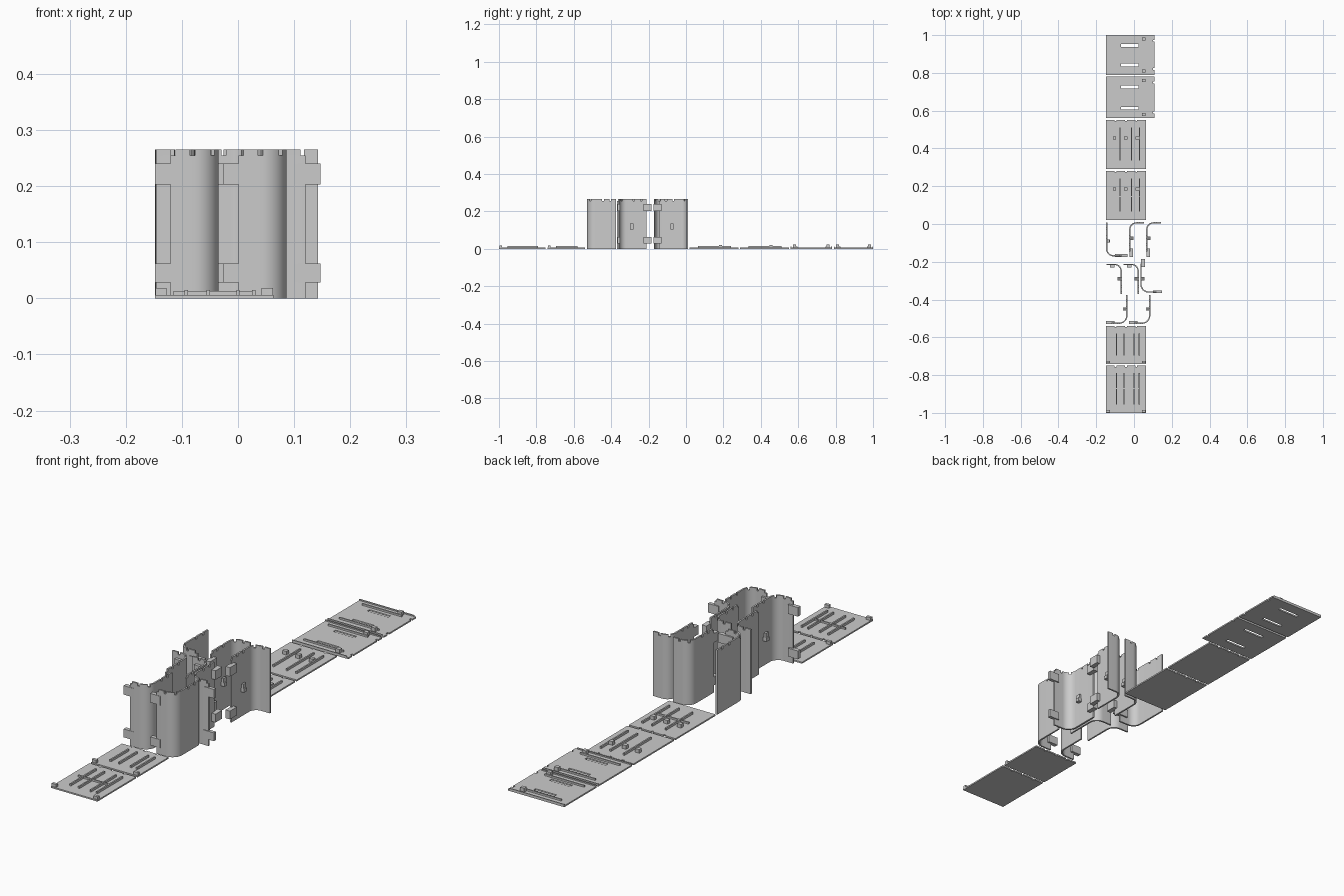
import bpy, bmesh, math
from mathutils import Vector, Matrix

cube = bpy.data.objects.get("Cube")
if cube:
    bpy.data.objects.remove(cube, do_unlink=True)

grey = bpy.data.materials.new("light_grey")
grey.use_nodes = True
grey.diffuse_color = (0.6, 0.6, 0.6, 1)
grey.node_tree.nodes["Principled BSDF"].inputs["Base Color"].default_value = (0.6, 0.6, 0.6, 1)


def finish(name, bm, smooth=False):
    bmesh.ops.recalc_face_normals(bm, faces=bm.faces)
    mesh = bpy.data.meshes.new(name)
    bm.to_mesh(mesh)
    bm.free()
    mesh.materials.append(grey)
    obj = bpy.data.objects.new(name, mesh)
    bpy.context.collection.objects.link(obj)
    if smooth:
        bpy.ops.object.select_all(action="DESELECT")
        obj.select_set(True)
        bpy.context.view_layer.objects.active = obj
        bpy.ops.object.shade_smooth_by_angle(angle=math.radians(35))


def box(bm, x0, x1, y0, y1, z0, z1):
    size = Matrix.Diagonal((abs(x1 - x0), abs(y1 - y0), abs(z1 - z0), 1))
    centre = Matrix.Translation(((x0 + x1) / 2, (y0 + y1) / 2, (z0 + z1) / 2))
    bmesh.ops.create_cube(bm, size=1, matrix=centre @ size)


def rounded_path(start, corner, end, radius, steps=10):
    """L-shaped path with a rounded corner."""
    s, c, e = Vector(start), Vector(corner), Vector(end)
    u, v = (s - c).normalized(), (e - c).normalized()
    hub = c + (u + v) * radius
    pts = [s]
    for i in range(steps + 1):
        a = math.pi / 2 * i / steps
        pts.append(hub - v * radius * math.cos(a) - u * radius * math.sin(a))
    return pts + [e]


def sub_path(pts, t0, t1):
    """Portion of a path between two fractions of its length."""
    lengths = [0]
    for p, q in zip(pts, pts[1:]):
        lengths.append(lengths[-1] + (q - p).length)
    total = lengths[-1]

    def at(t):
        for i in range(len(pts) - 1):
            if t * total <= lengths[i + 1] + 1e-9:
                f = (t * total - lengths[i]) / (lengths[i + 1] - lengths[i])
                return pts[i].lerp(pts[i + 1], f)
        return pts[-1]
    inner = [p for p, d in zip(pts, lengths) if t0 + 1e-4 < d / total < t1 - 1e-4]
    return [at(t0)] + inner + [at(t1)]


def ribbon(bm, pts, z0, z1, thick=0.007):
    """Thin wall that follows a path."""
    rings = []
    for i, p in enumerate(pts):
        d = (pts[min(i + 1, len(pts) - 1)] - pts[max(i - 1, 0)]).normalized()
        n = Vector((-d.y, d.x)) * thick / 2
        rings.append([bm.verts.new((q.x, q.y, z))
                      for q, z in ((p + n, z0), (p - n, z0), (p - n, z1), (p + n, z1))])
    for a, b in zip(rings, rings[1:]):
        for k in range(4):
            m = (k + 1) % 4
            bm.faces.new((a[k], a[m], b[m], b[k]))
    bm.faces.new(rings[0])
    bm.faces.new(rings[-1])


def corner_wall(name, start, corner, end, radius, hooks, peg):
    """Rounded wall with a toothed rim, hooks at its edges and a peg inside."""
    bm = bmesh.new()
    path = rounded_path(start, corner, end, radius)
    ribbon(bm, path, 0, 0.255)
    for t0, t1 in ((0, 0.12), (0.16, 0.3), (0.34, 0.62), (0.66, 0.8), (0.84, 0.96)):
        ribbon(bm, sub_path(path, t0, t1), 0.255, 0.265)
    for x0, x1, y0, y1 in hooks:
        box(bm, x0, x1, y0, y1, 0.028, 0.062)
        box(bm, x0, x1, y0, y1, 0.203, 0.24)
    px, py = peg
    box(bm, px - 0.008, px + 0.008, py - 0.009, py + 0.009, 0.103, 0.118)
    box(bm, px - 0.004, px + 0.004, py - 0.009, py + 0.009, 0.118, 0.136)
    finish(name, bm, True)


# Rear row of rounded walls
corner_wall("rear_wall_right", (-0.144, 0.008), (-0.144, -0.168), (-0.065, -0.168), 0.035,
            [(-0.10, -0.035, -0.175, -0.158)], (-0.135, -0.09))
for name, x in (("rear_wall_middle", -0.022), ("rear_wall_left", 0.068)):
    corner_wall(name, (x + 0.075, 0.006), (x, 0.006), (x, -0.145), 0.035,
                [(x - 0.002, x + 0.018, -0.175, -0.13)], (x + 0.011, -0.075))

# Middle row of rounded walls
for name, x in (("middle_wall_right", -0.068), ("middle_wall_centre", 0.022)):
    corner_wall(name, (x - 0.078, -0.214), (x, -0.214), (x, -0.37), 0.035,
                [(x - 0.06, x - 0.035, -0.23, -0.214)], (x - 0.011, -0.29))
corner_wall("middle_wall_left", (0.037, -0.21), (0.037, -0.36), (0.12, -0.36), 0.04,
            [(0.037, 0.058, -0.228, -0.185), (0.10, 0.147, -0.366, -0.352)], (0.048, -0.29))

# Front row of rounded walls
for name, x in (("front_wall_right", -0.038), ("front_wall_left", 0.083)):
    corner_wall(name, (x, -0.375), (x, -0.525), (x - 0.082, -0.525), 0.04,
                [(x - 0.11, x - 0.065, -0.53, -0.513)], (x - 0.011, -0.45))


def slotted_panel(name, y0, y1):
    """Flat panel with two through slots, cross ribs, a raised edge and pegs."""
    bm = bmesh.new()
    left, right, s0, s1, top = -0.148, 0.10, -0.07, 0.025, 0.006
    slots = (y0 + 0.052, y1 - 0.055)
    box(bm, left, s0, y0, y1, 0, top)
    box(bm, s1, right, y0, y1, 0, top)
    edges = [y0, slots[0] - 0.007, slots[0] + 0.007, slots[1] - 0.007, slots[1] + 0.007, y1]
    for a, b in zip(edges[::2], edges[1::2]):
        box(bm, s0, s1, a, b, 0, top)
    for y in (y0 + 0.032, y1 - 0.03):
        box(bm, -0.115, 0.065, y - 0.003, y + 0.003, top, 0.013)
    for y in (y0 + 0.02, y1 - 0.02):
        box(bm, 0.042, 0.06, y - 0.008, y + 0.008, top, 0.022)
    for a, b in ((y0, y0 + 0.025), (y0 + 0.035, y1 - 0.035), (y1 - 0.025, y1)):
        box(bm, right, 0.108, a, b, 0, top)
    for y in (y0 + 0.002, y1 - 0.002):
        box(bm, left, right, y - 0.002, y + 0.002, top, 0.011)
    finish(name, bm)


slotted_panel("slotted_panel_rear", 0.79, 1.0)
slotted_panel("slotted_panel_front", 0.56, 0.78)


def ribbed_panel(name, y0, y1, ribs, cross, clips=None, corner_pegs=False):
    """Flat panel with long ribs, cross ribs and clips."""
    bm = bmesh.new()
    left, right, top = -0.148, 0.063, 0.006
    box(bm, left, right, y0, y1 - 0.006, 0, top)
    for i in range(4):
        x = left + i * 0.055
        box(bm, x, x + 0.046, y1 - 0.006, y1, 0, top)
    for x in ribs:
        box(bm, x - 0.003, x + 0.003, y0 + 0.045, y1 - 0.04, top, 0.015)
    for y in cross:
        box(bm, -0.115, 0.03, y - 0.003, y + 0.003, top, 0.013)
    if clips:
        for x in (-0.103, -0.043, 0.018):
            box(bm, x - 0.009, x + 0.009, clips - 0.008, clips + 0.008, top, 0.021)
    if corner_pegs:
        for x in (-0.137, 0.052):
            box(bm, x - 0.01, x + 0.01, y0 + 0.003, y0 + 0.015, top, 0.018)
    finish(name, bm)


ribbed_panel("clip_panel_rear", 0.29, 0.55, (-0.075, -0.014, 0.03), (), 0.455)
ribbed_panel("clip_panel_front", 0.02, 0.28, (-0.075, -0.014, 0.03), (0.145,), 0.185)
ribbed_panel("plain_panel_rear", -0.74, -0.54, (-0.092, -0.053, 0.0, 0.028), (), None, True)
ribbed_panel("plain_panel_front", -1.0, -0.75, (-0.092, -0.053, 0.0, 0.028), (-0.87,), None, True)
